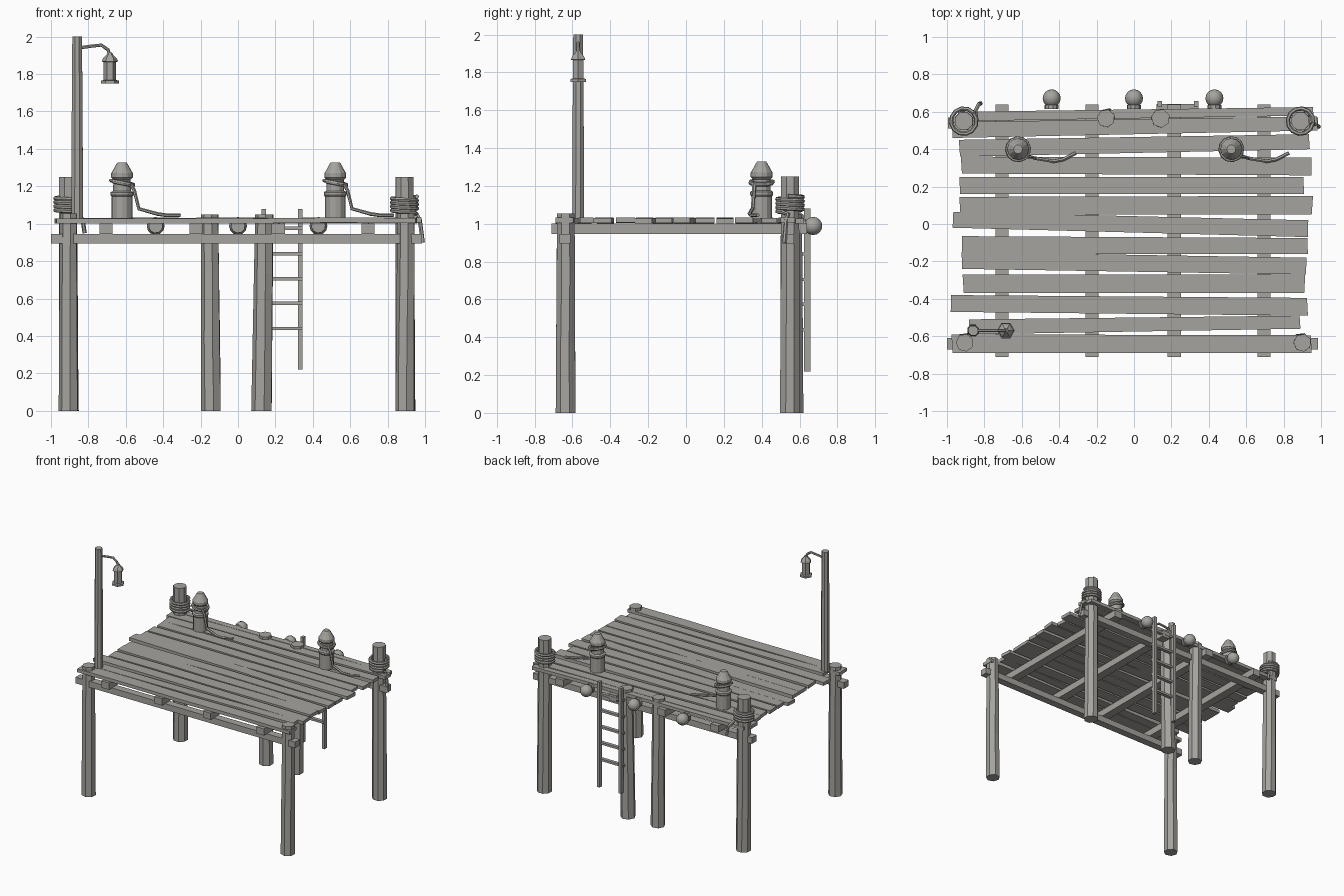
import bpy, bmesh, math, random
from mathutils import Vector, Matrix

random.seed(4)
mat = bpy.data.materials.new("weathered grey")
mat.diffuse_color = (0.38, 0.37, 0.345, 1)


def add(name, bm, smooth=False):
    bmesh.ops.recalc_face_normals(bm, faces=bm.faces)
    me = bpy.data.meshes.new(name)
    bm.to_mesh(me)
    bm.free()
    for p in me.polygons:
        p.use_smooth = smooth
    me.materials.append(mat)
    ob = bpy.data.objects.new(name, me)
    bpy.context.collection.objects.link(ob)
    return ob


def loft(name, rings):
    """Skin a list of equal-sized rings and cap both ends."""
    bm = bmesh.new()
    vs = [[bm.verts.new(p) for p in r] for r in rings]
    n = len(vs[0])
    for a, b in zip(vs, vs[1:]):
        for i in range(n):
            bm.faces.new((a[i], a[(i + 1) % n], b[(i + 1) % n], b[i]))
    bm.faces.new(vs[0][::-1])
    bm.faces.new(vs[-1])
    return add(name, bm)


def box(name, x0, x1, y0, y1, z0, z1):
    return loft(name, [[(x0, y0, z), (x1, y0, z), (x1, y1, z), (x0, y1, z)] for z in (z0, z1)])


def lathe(name, x, y, profile, n, turn=0.0):
    """Profile of (radius, z) turned about a vertical axis."""
    ang = [2 * math.pi * i / n + turn for i in range(n)]
    return loft(name, [[(x + r * math.cos(a), y + r * math.sin(a), z) for a in ang]
                       for r, z in profile])


def tube(name, pts, r, n=6):
    """Round tube following a path of points."""
    pts = [Vector(p) for p in pts]
    rings, u = [], None
    for i, p in enumerate(pts):
        t = (pts[min(i + 1, len(pts) - 1)] - pts[max(i - 1, 0)]).normalized()
        if u is None:
            u = t.orthogonal()
        u = (u - t * u.dot(t)).normalized()
        v = t.cross(u)
        rings.append([p + r * (math.cos(2 * math.pi * k / n) * u + math.sin(2 * math.pi * k / n) * v)
                      for k in range(n)])
    return loft(name, rings)


# deck planks: x0, x1, left edge y0, y1, right edge y0, y1
planks = [
    (-0.97, 0.95, -0.69, -0.59, -0.69, -0.595), (-0.88, 0.89, -0.59, -0.51, -0.56, -0.49),
    (-0.98, 0.93, -0.47, -0.38, -0.49, -0.395), (-0.91, 0.91, -0.37, -0.27, -0.37, -0.27),
    (-0.92, 0.92, -0.24, -0.15, -0.27, -0.18), (-0.92, 0.93, -0.16, -0.065, -0.16, -0.075),
    (-0.97, 0.93, -0.02, 0.065, -0.07, 0.02), (-0.93, 0.95, 0.05, 0.145, 0.05, 0.15),
    (-0.93, 0.91, 0.16, 0.25, 0.16, 0.25), (-0.92, 0.95, 0.27, 0.36, 0.26, 0.355),
    (-0.93, 0.94, 0.36, 0.45, 0.40, 0.48), (-0.97, 0.98, 0.46, 0.545, 0.50, 0.575),
    (-0.94, 0.96, 0.55, 0.60, 0.58, 0.625)]
for x0, x1, a, b, c, d in planks:
    rings = []
    for k in range(5):
        t = k / 4
        x = x0 + (x1 - x0) * t
        lo, hi = a + (c - a) * t, b + (d - b) * t
        z = 1.0 + random.uniform(0, 0.006)
        s = random.uniform(-0.008, 0.008)
        rings.append([(x, lo, z), (x + s, hi, z), (x + s, hi, z + 0.027), (x, lo, z + 0.027)])
    loft("deck_plank", rings)

# joists under the planks and the two long beams
for x in (-0.705, -0.225, 0.215, 0.695):
    box("joist", x - 0.035, x + 0.035, -0.71, 0.64, 0.945, 1.0)
box("front_beam", -1.0, 0.985, -0.67, -0.61, 0.895, 0.945)
box("back_beam", -0.995, 0.985, 0.51, 0.57, 0.895, 0.945)


# posts: bottom x, top x, y, radius, height
def post(name, xb, xt, y, r, h, n=8):
    rings = []
    for z in (0, h * 0.35, h * 0.7, h):
        t = z / h
        w = r * (1.04 - 0.12 * t)
        off = random.uniform(-0.15, 0.15)
        rings.append([(xb + (xt - xb) * t + w * math.cos(2 * math.pi * i / n + 0.39 + off * 0.4),
                       y + w * math.sin(2 * math.pi * i / n + 0.39 + off * 0.4), z) for i in range(n)])
    loft(name, rings)


post("front_left_post", -0.905, -0.905, -0.635, 0.052, 1.055, 7)
post("front_right_post", 0.895, 0.9, -0.635, 0.052, 1.055, 7)
post("middle_left_post", -0.142, -0.15, 0.565, 0.053, 1.05, 7)
post("middle_right_post", 0.128, 0.142, 0.565, 0.055, 1.05, 7)
post("back_left_post", -0.905, -0.91, 0.55, 0.055, 1.25)
post("back_right_post", 0.895, 0.89, 0.55, 0.055, 1.25)

# rope coils on the tall back posts, each with a hanging tail
tails = {-0.91: [(-0.85, 0.60, 1.05), (-0.83, 0.64, 1.02), (-0.82, 0.645, 0.95)],
         0.89: [(0.955, 0.54, 1.05), (0.972, 0.53, 1.02), (0.988, 0.52, 0.9)]}
for x, tail in tails.items():
    start = math.atan2(tail[0][1] - 0.55, tail[0][0] - x)
    coil = [(x + 0.068 * math.cos(start - a), 0.55 + 0.068 * math.sin(start - a), 1.145 - 0.085 * k / 48)
            for k in range(48) for a in [2 * math.pi * (48 - k) / 12]]
    tube("post_rope", coil + tail, 0.0115)

# mooring bollards with a rope collar and loose end
for x in (-0.62, 0.52):
    lathe("bollard", x, 0.4, [(0.055, 1.025), (0.055, 1.145), (0.061, 1.153), (0.061, 1.168),
                              (0.048, 1.176), (0.046, 1.235), (0.058, 1.247), (0.058, 1.27),
                              (0.045, 1.292), (0.03, 1.32), (0.024, 1.328)], 12)
    collar = [(x + 0.06 * math.cos(a), 0.4 + 0.06 * math.sin(a), 1.215 - 0.012 * math.cos(a) + 0.008 * k / 20)
              for k in range(21) for a in [2 * math.pi * k / 12 - 2.5]]
    tube("bollard_collar", collar, 0.01)
    tube("bollard_rope", [(x + 0.045, 0.36, 1.215), (x + 0.065, 0.36, 1.18), (x + 0.09, 0.352, 1.08),
                          (x + 0.19, 0.335, 1.052), (x + 0.24, 0.345, 1.045), (x + 0.31, 0.38, 1.045)], 0.01)

# lamp post, bent arm and lantern
lathe("lamp_post", -0.86, -0.57, [(0.034, 1.02), (0.032, 1.5), (0.028, 2.0)], 8, 0.39)
tube("lamp_arm", [(-0.85, -0.57, 1.94), (-0.78, -0.57, 1.95), (-0.73, -0.57, 1.955),
                  (-0.695, -0.57, 1.93), (-0.685, -0.57, 1.9)], 0.009)
lathe("lantern", -0.685, -0.57, [(0.048, 1.75), (0.048, 1.765), (0.033, 1.768), (0.033, 1.865),
                                 (0.044, 1.867), (0.036, 1.885), (0.016, 1.905), (0.012, 1.915)], 6)

# round buoys along the back edge
for x in (-0.44, 0.0, 0.43):
    bm = bmesh.new()
    bmesh.ops.create_uvsphere(bm, u_segments=12, v_segments=8, radius=0.048,
                              matrix=Matrix.Translation((x, 0.672, 0.988)) @ Matrix.Rotation(math.pi / 2, 4, 'X'))
    add("buoy", bm, True)
    tube("buoy_mount", [(x, 0.615, 0.988), (x, 0.635, 0.988)], 0.038, 10)

# ladder
for x in (0.138, 0.332):
    box("ladder_rail", x - 0.012, x + 0.012, 0.625, 0.658, 0.22, 1.08)
for z in (0.44, 0.575, 0.705, 0.84, 0.975):
    box("ladder_rung", 0.12, 0.345, 0.614, 0.642, z - 0.009, z + 0.009)
